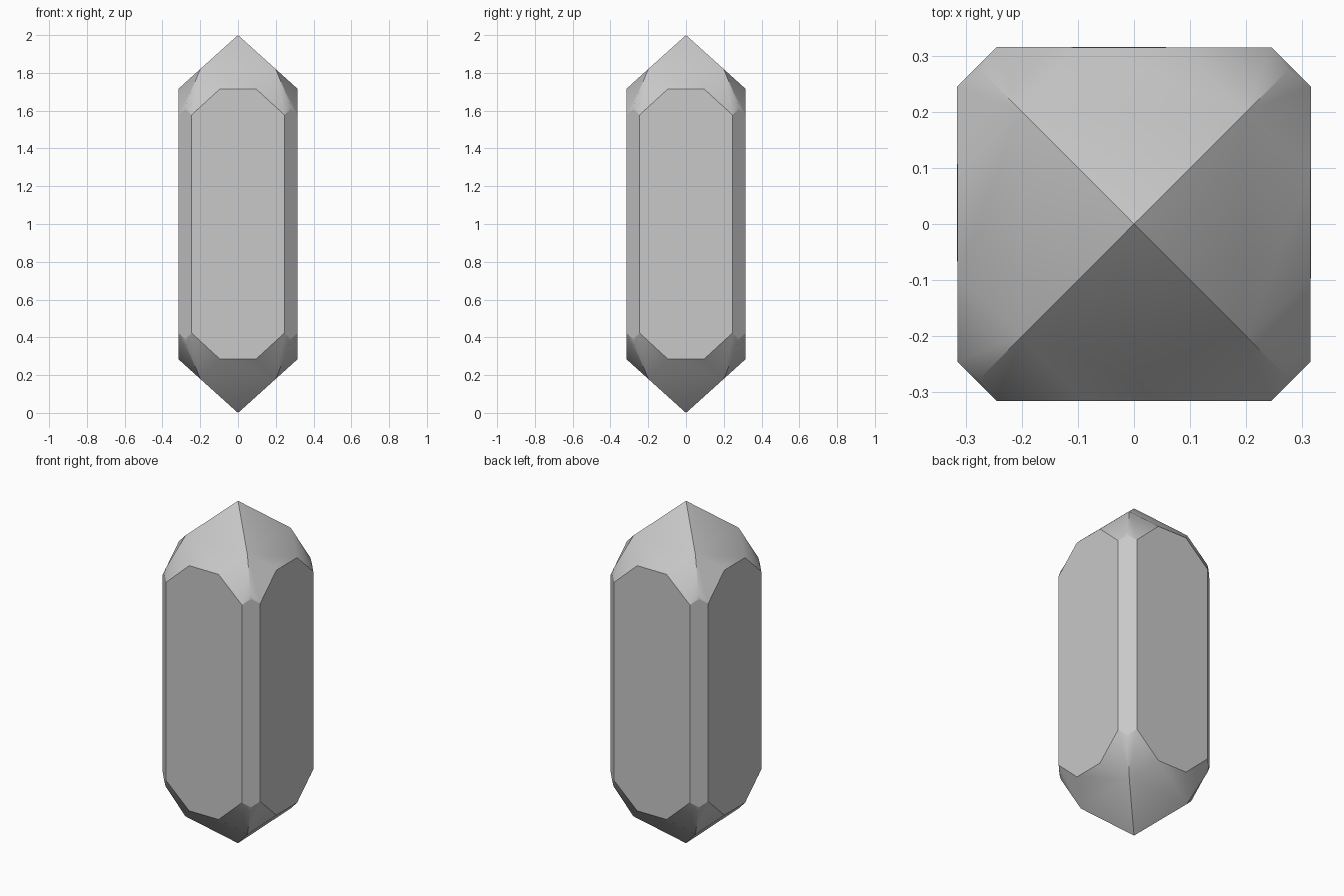
import bpy
import bmesh
from math import pi
from mathutils import Matrix, Vector

default = bpy.data.objects.get("Cube")
if default:
    bpy.data.objects.remove(default, do_unlink=True)

# One grey stone colour
stone = bpy.data.materials.new("grey_stone")
stone.use_nodes = True
grey = (0.58, 0.58, 0.58, 1)
stone.diffuse_color = grey
stone.node_tree.nodes["Principled BSDF"].inputs["Base Color"].default_value = grey

# Key sizes, with heights measured from the middle of the crystal
HALF = 0.315       # centre to side panel
EDGE = 0.245       # half width of a side panel
TIP_EDGE = 0.095   # half width of a panel's top edge
SHOULDER = 0.578   # top of the corner strips
PANEL_TOP = 0.716

APEX = (0, 0, 1)
RIDGE = (0.2, -0.2, 0.82)
RIDGE_END = (0.275, -0.275, 0.637)
STRIP_TIP = (0.28, -0.28, 0.608)
PANEL_TIP = (TIP_EDGE, -HALF, PANEL_TOP)
CORNER = (EDGE, -HALF, SHOULDER)
NEXT_CORNER = (HALF, -EDGE, SHOULDER)


def flip(p, axis):
    """Mirror a point along one axis."""
    q = list(p)
    q[axis] = -q[axis]
    return tuple(q)


def both_ends(points):
    """Close an outline with its copy at the lower end."""
    return points + [flip(p, 2) for p in reversed(points)]


# Outlines of one quarter: side panel and corner strip
walls = [
    both_ends([flip(CORNER, 0), flip(PANEL_TIP, 0), PANEL_TIP, CORNER]),
    both_ends([CORNER, STRIP_TIP, NEXT_CORNER]),
]

# Pointed end of one quarter: main facet, shoulder facets, corner cap
shoulder = [RIDGE, PANEL_TIP, CORNER, RIDGE_END]
cap = [RIDGE_END, CORNER, STRIP_TIP]
end = [[APEX, flip(RIDGE, 0), flip(PANEL_TIP, 0), PANEL_TIP, RIDGE]]
for facet in (shoulder, cap):
    end += [facet, [flip(p, 0) for p in facet]]
facets = walls + end + [[flip(p, 2) for p in facet] for facet in end]

# Repeat the quarter around the vertical axis
bm = bmesh.new()
for quarter in range(4):
    turn = Matrix.Rotation(quarter * pi / 2, 3, "Z")
    for facet in facets:
        bm.faces.new([bm.verts.new(turn @ Vector(p)) for p in facet])
bmesh.ops.remove_doubles(bm, verts=bm.verts, dist=0.001)
bmesh.ops.translate(bm, verts=bm.verts, vec=(0, 0, 1))
bmesh.ops.recalc_face_normals(bm, faces=bm.faces)


def on_ridge(v):
    return abs(abs(v.co.x) - abs(v.co.y)) < 0.001 and abs(v.co.x) < 0.278


# Smooth ends, with crisp ridges and crisp borders on the upright walls
for face in bm.faces:
    face.smooth = True
for edge in bm.edges:
    by_wall = any(abs(f.normal.z) < 0.01 for f in edge.link_faces)
    edge.smooth = not (by_wall or all(on_ridge(v) for v in edge.verts))

mesh = bpy.data.meshes.new("crystal")
bm.to_mesh(mesh)
bm.free()
mesh.materials.append(stone)
crystal = bpy.data.objects.new("crystal", mesh)
bpy.context.collection.objects.link(crystal)
